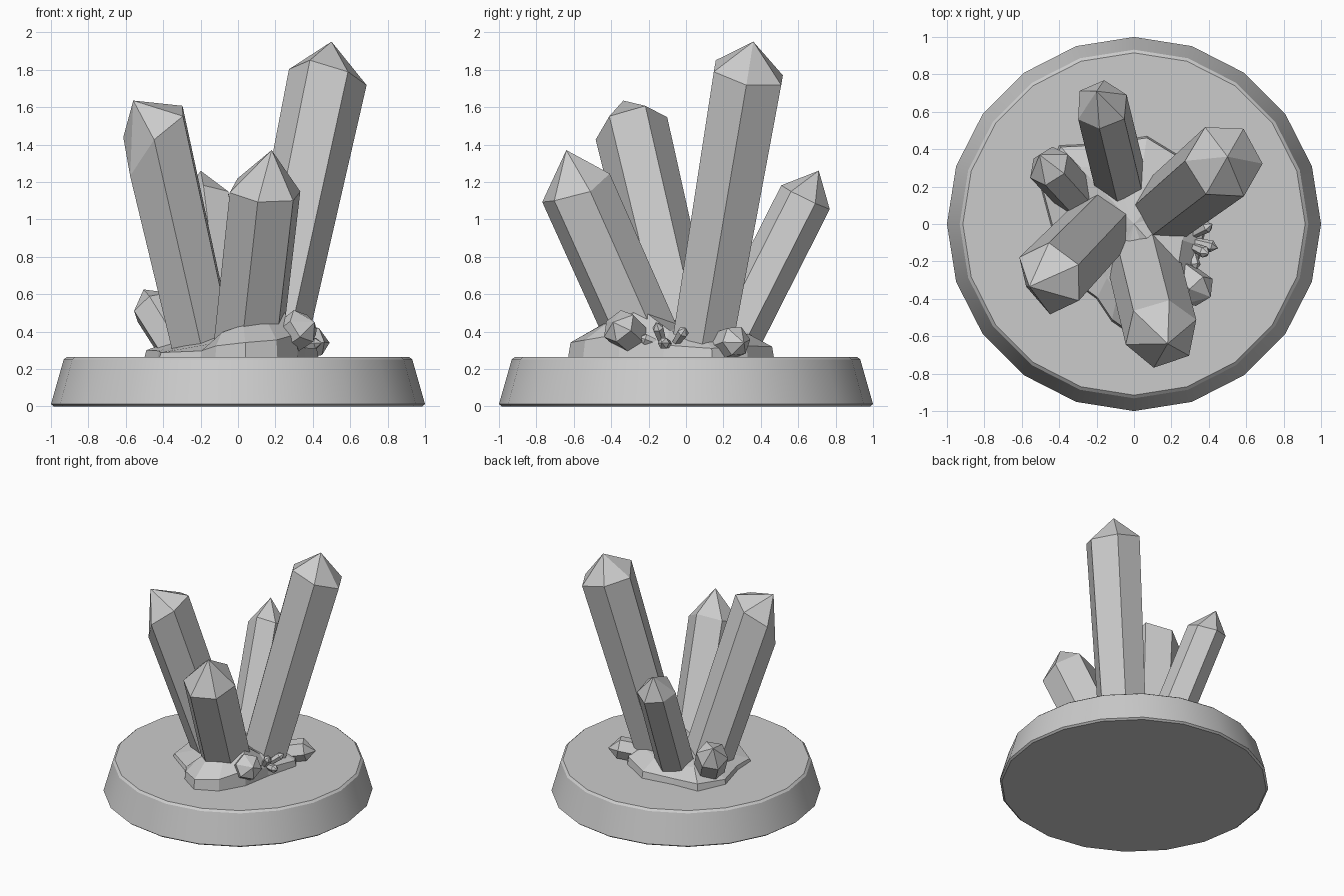
import bpy, bmesh, math
from mathutils import Vector

if "Cube" in bpy.data.objects:
    bpy.data.objects.remove(bpy.data.objects["Cube"])


def make_object(name, rings, tip=None):
    """Loft equal-sized rings, capping the bottom and closing the top flat or to a tip."""
    bm = bmesh.new()
    loops = [[bm.verts.new(p) for p in ring] for ring in rings]
    n = len(loops[0])
    for a, b in zip(loops, loops[1:]):
        for i in range(n):
            j = (i + 1) % n
            bm.faces.new((a[i], a[j], b[j], b[i]))
    bm.faces.new(loops[0][::-1])
    if tip is None:
        bm.faces.new(loops[-1])
    else:
        t = bm.verts.new(tip)
        for i in range(n):
            bm.faces.new((loops[-1][i], loops[-1][(i + 1) % n], t))
    bmesh.ops.recalc_face_normals(bm, faces=bm.faces)
    mesh = bpy.data.meshes.new(name)
    bm.to_mesh(mesh)
    bm.free()
    obj = bpy.data.objects.new(name, mesh)
    bpy.context.collection.objects.link(obj)
    return obj


def crystal(name, base, shoulder, tip, r0, r1, phase=0, lift=(0,) * 6):
    """Hexagonal prism widening from base to shoulder, ending in a point."""
    base, shoulder = Vector(base), Vector(shoulder)
    axis = (shoulder - base).normalized()
    ref = Vector((1, 0, 0)) if abs(axis.x) < 0.75 else Vector((0, 1, 0))
    u = (ref - axis * ref.dot(axis)).normalized()
    v = axis.cross(u)

    def ring(centre, r, lifts):
        pts = []
        for i in range(6):
            a = math.radians(phase + 60 * i)
            pts.append(centre + (u * math.cos(a) + v * math.sin(a)) * r + axis * lifts[i])
        return pts

    return make_object(name, [ring(base, r0, (0,) * 6), ring(shoulder, r1, lift)], tip)


# Round plinth, 20 sides, tapered with a thin chamfer
plinth_profile = [(0.985, 0), (1.0, 0.012), (0.932, 0.25), (0.915, 0.265)]
plinth = make_object("plinth", [
    [(r * math.cos(math.tau * i / 20), r * math.sin(math.tau * i / 20), z) for i in range(20)]
    for r, z in plinth_profile])
bpy.context.view_layer.objects.active = plinth
plinth.select_set(True)
bpy.ops.object.shade_smooth_by_angle(angle=math.radians(30))

# Rough rock bed: outline x, y and local height
bed = [(-0.12, -0.52, 0.13), (0.04, -0.63, 0.17), (0.21, -0.55, 0.20), (0.32, -0.36, 0.27),
       (0.36, -0.12, 0.14), (0.43, 0.14, 0.10), (0.30, 0.33, 0.13), (0.07, 0.47, 0.12),
       (-0.18, 0.43, 0.10), (-0.40, 0.42, 0.12), (-0.50, 0.20, 0.08), (-0.43, -0.06, 0.07),
       (-0.42, -0.24, 0.05), (-0.20, -0.40, 0.07)]
make_object("rock_bed", [
    [(x, y, 0.262) for x, y, h in bed],
    [(x * 0.98, y * 0.98, 0.265 + h * 0.45) for x, y, h in bed],
    [(x * 0.72, y * 0.72, 0.265 + h) for x, y, h in bed],
], (0, 0, 0.44))

# Four large crystals
crystal("tall_right_crystal", (0.17, 0.08, 0.29), (0.48, 0.33, 1.76), (0.50, 0.36, 1.95),
        0.185, 0.212, 0, (0, 0.01, 0.02, 0, 0.04, 0.02))
crystal("left_crystal", (-0.18, -0.01, 0.29), (-0.455, -0.295, 1.50), (-0.56, -0.335, 1.635),
        0.185, 0.20, 30, (0.05, 0.0, -0.05, -0.22, -0.03, 0.04))
crystal("front_crystal", (0.05, -0.20, 0.30), (0.145, -0.58, 1.15), (0.18, -0.64, 1.37),
        0.195, 0.20, 18, (-0.01, 0.02, 0, 0, 0.02, 0.02))
crystal("back_crystal", (-0.07, 0.22, 0.29), (-0.17, 0.63, 1.10), (-0.20, 0.71, 1.26),
        0.145, 0.145, 25, (0, 0.02, 0.03, -0.02, 0.02, 0))

# Stubby side crystals
crystal("left_stub_crystal", (-0.30, 0.14, 0.28), (-0.455, 0.31, 0.53), (-0.505, 0.37, 0.625),
        0.115, 0.12, 20)
crystal("front_stub_crystal", (0.20, -0.24, 0.32), (0.35, -0.36, 0.43), (0.41, -0.39, 0.45),
        0.09, 0.10, 15)
crystal("right_stub_crystal", (0.22, 0.16, 0.31), (0.42, 0.27, 0.35), (0.49, 0.31, 0.34),
        0.085, 0.085, 10)

# Tiny shard cluster on the right
for i, (y, tip) in enumerate([(-0.09, (0.45, -0.13, 0.34)), (-0.12, (0.40, -0.16, 0.45)),
                              (-0.06, (0.42, 0.00, 0.42)), (-0.14, (0.33, -0.25, 0.37))]):
    root, end = Vector((0.31, y, 0.33)), Vector(tip)
    crystal(f"tiny_shard_{i + 1}", root, root.lerp(end, 0.75), end, 0.02, 0.032)
